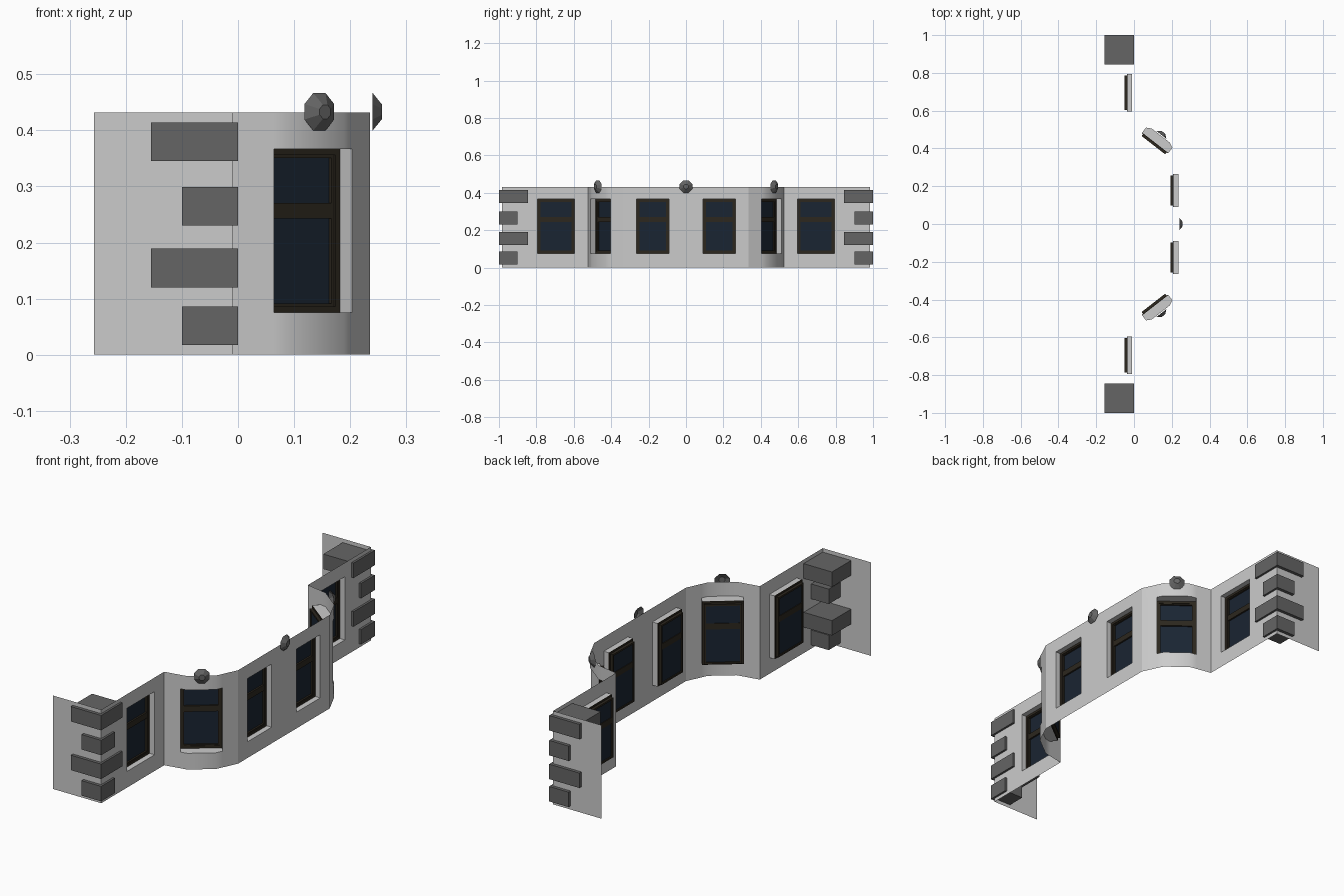
import bpy, bmesh, math
from mathutils import Vector

if "Cube" in bpy.data.objects:
    bpy.data.objects.remove(bpy.data.objects["Cube"])

H, Z0, Z1 = 0.432, 0.075, 0.367      # wall height, window bottom and top
UP = Vector((0, 0, 1))


def material(name, rgb):
    m = bpy.data.materials.new(name)
    m.diffuse_color = (*rgb, 1)
    m.use_nodes = True
    m.node_tree.nodes["Principled BSDF"].inputs["Base Color"].default_value = m.diffuse_color
    return m


STONE = material("dark_stone", (0.13, 0.13, 0.13))
FRAME = material("frame_brown", (0.025, 0.02, 0.013))
GLASS = material("glass_blue", (0.01, 0.018, 0.032))


class Panel:
    """Local wall space: s runs along the wall, o points outwards, z is up."""

    def __init__(self, origin, normal):
        self.o = Vector((*origin, 0))
        self.n = Vector((*normal, 0)).normalized()
        self.u = UP.cross(self.n)

    def at(self, s, o, z):
        return self.o + self.u * s + self.n * o + UP * z


def finish(name, bm, mat=None, smooth=False):
    bmesh.ops.remove_doubles(bm, verts=bm.verts, dist=1e-5)
    me = bpy.data.meshes.new(name)
    bm.to_mesh(me)
    bm.free()
    ob = bpy.data.objects.new(name, me)
    bpy.context.collection.objects.link(ob)
    if mat:
        me.materials.append(mat)
    if smooth:
        bpy.ops.object.select_all(action='DESELECT')
        ob.select_set(True)
        bpy.context.view_layer.objects.active = ob
        bpy.ops.object.shade_smooth_by_angle(angle=math.radians(35))
    return ob


def quad(bm, pts):
    bm.faces.new([bm.verts.new(p) for p in pts])


def box(bm, p, s0, s1, o0, o1, z0, z1):
    v = [bm.verts.new(p.at(s, o, z)) for z in (z0, z1)
         for s, o in ((s0, o1), (s1, o1), (s1, o0), (s0, o0))]
    fs = [(3, 2, 1, 0), (4, 5, 6, 7)] + [(i, (i + 1) % 4, (i + 1) % 4 + 4, i + 4) for i in range(4)]
    bmesh.ops.recalc_face_normals(bm, faces=[bm.faces.new([v[i] for i in f]) for f in fs])


def ring(bm, p, s0, s1, z0, z1, w, o0, o1):
    box(bm, p, s0, s0 + w, o0, o1, z0, z1)
    box(bm, p, s1 - w, s1, o0, o1, z0, z1)
    box(bm, p, s0 + w, s1 - w, o0, o1, z0, z0 + w)
    box(bm, p, s0 + w, s1 - w, o0, o1, z1 - w, z1)


def window(p, s0, s1, back):
    # outer frame, stepped sash and meeting rail
    bm = bmesh.new()
    ring(bm, p, s0, s1, Z0, Z1, 0.011, back - 0.003, back)
    a, b, c, d = s0 + 0.009, s1 - 0.009, Z0 + 0.008, Z1 - 0.008
    ring(bm, p, a, b, c, d, 0.008, back - 0.016, back - 0.003)
    box(bm, p, a + 0.008, b - 0.008, back - 0.014, back - 0.003, 0.243, 0.27)
    finish("window_frame", bm, FRAME)
    # glass
    bm = bmesh.new()
    o = back - 0.011
    quad(bm, [p.at(a, o, c), p.at(b, o, c), p.at(b, o, d), p.at(a, o, d)])
    finish("window_glass", bm, GLASS)


def wall(name, p, prof, windows=(), back=-0.025, smooth=False):
    """Wall sheet along prof [(s, o)], with openings and their reveals."""
    bm = bmesh.new()
    rev = bmesh.new()
    for (s0, o0), (s1, o1) in zip(prof, prof[1:]):
        mid = (s0 + s1) / 2
        hole = any(a < mid < b for a, b in windows)
        for z0, z1 in ((0, Z0), (Z0, Z1), (Z1, H)):
            if hole and z0 == Z0:
                continue
            quad(bm, [p.at(s0, o0, z0), p.at(s1, o1, z0), p.at(s1, o1, z1), p.at(s0, o0, z1)])
        if hole:
            for z, step in ((Z0, 1), (Z1, -1)):
                quad(rev, [p.at(s0, o0, z), p.at(s1, o1, z),
                           p.at(s1, back, z), p.at(s0, back, z)][::step])
    depth = dict(prof)
    for a, b in windows:
        for s, step in ((a, 1), (b, -1)):
            quad(rev, [p.at(s, depth[s], Z0), p.at(s, back, Z0),
                       p.at(s, back, Z1), p.at(s, depth[s], Z1)][::step])
        window(p, a, b, back)
    finish(name, bm, smooth=smooth)
    if windows:
        finish("window_reveal", rev)
    else:
        rev.free()


def boss(p, o):
    # open octagonal frustum ornament on the parapet
    bm = bmesh.new()
    rings = []
    for r, d in ((0.0362, 0.0), (0.0135, 0.017)):
        rings.append([bm.verts.new(p.at(r * math.cos(t), o + d, 0.433 + r * math.sin(t)))
                      for t in (math.pi / 8 + k * math.pi / 4 for k in range(8))])
    lo, hi = rings
    for k in range(8):
        j = (k + 1) % 8
        bm.faces.new((lo[k], lo[j], hi[j], hi[k]))
    bm.faces.new(hi)
    finish("parapet_boss", bm, STONE)


# centre wall of the bay
centre = Panel((0.235, 0), (1, 0))
wall("bay_wall", centre, [(s, 0) for s in (-0.335, -0.265, -0.09, 0.09, 0.265, 0.335)],
     [(-0.265, -0.09), (0.09, 0.265)])
boss(centre, 0.005)

BAY = [(-0.155, 0), (-0.088, 0.034), (-0.06, 0.048), (0.06, 0.048), (0.088, 0.034), (0.155, 0)]
for sy in (-1, 1):
    # rounded bay corner
    corner = Panel((0.1125, sy * 0.43), (0.613, sy * 0.79))
    wall("bay_corner", corner, BAY, [(-0.088, 0.088)], 0.0, smooth=True)
    boss(corner, 0.053)
    # outer wall and its short return
    ss = sorted(sy * y for y in (0.525, 0.595, 0.795, 0.985))
    wall("outer_wall", Panel((-0.01, 0), (1, 0)), [(s, 0) for s in ss], [(ss[1], ss[2])])
    side = Panel((-0.1335, sy * 0.985), (0, sy))
    wall("return_wall", side, [(-0.1235, 0), (0.1235, 0)])
    # alternating corner stones
    for i, z in enumerate((0.017, 0.12, 0.23, 0.345)):
        w = 0.155 if i % 2 else 0.1
        bm = bmesh.new()
        y0, y1 = sorted((sy, sy * (1 - w)))
        box(bm, Panel((0, 0), (1, 0)), y0, y1, -w, 0, z, z + 0.069)
        finish("corner_stone", bm, STONE)
